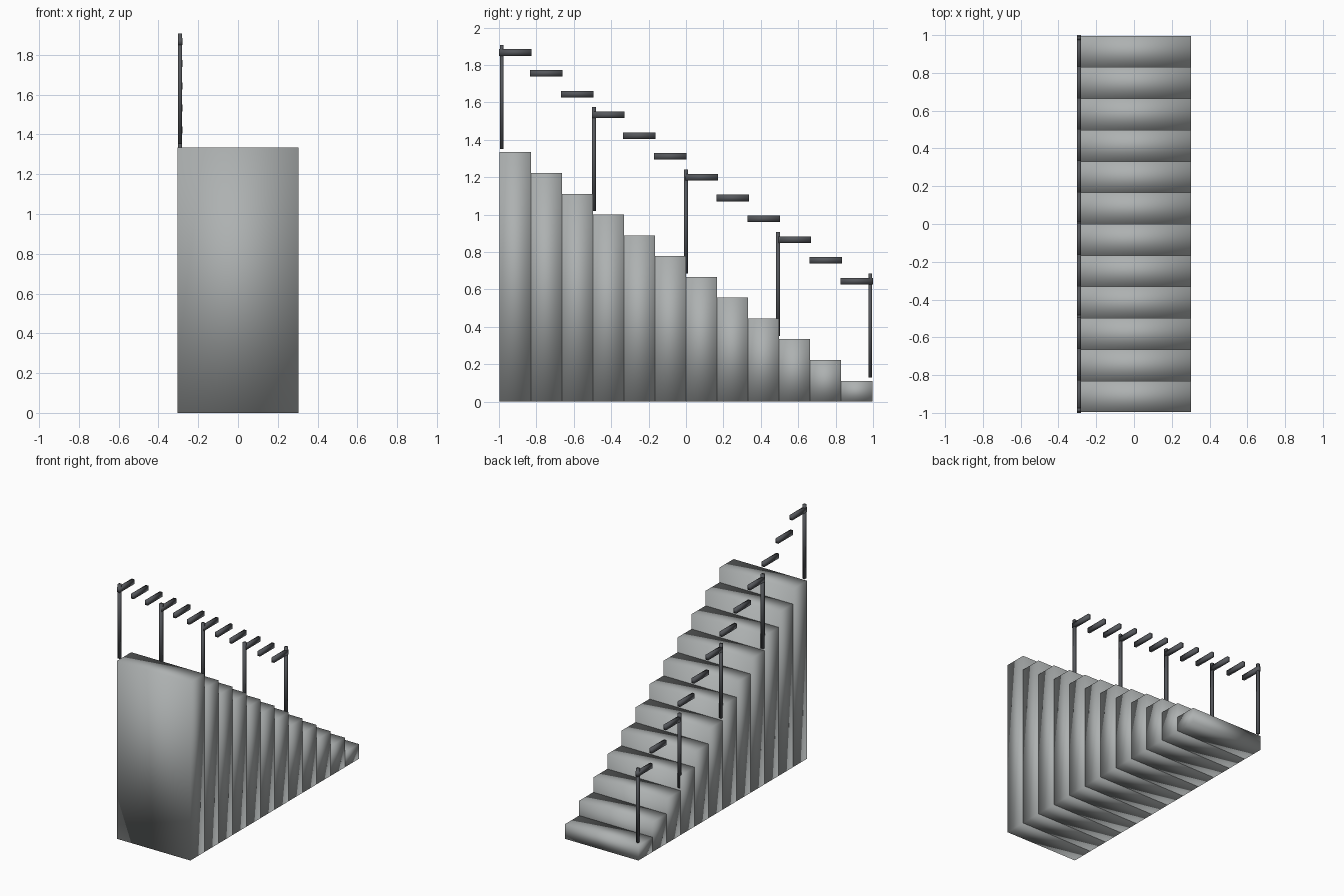
import bpy

default_cube = bpy.data.objects.get("Cube")
if default_cube:
    bpy.data.objects.remove(default_cube, do_unlink=True)


def make_material(name, color):
    mat = bpy.data.materials.new(name)
    mat.use_nodes = True
    mat.diffuse_color = color
    mat.node_tree.nodes["Principled BSDF"].inputs["Base Color"].default_value = color
    return mat


def smooth_box(name, center, size, mat):
    """Box with soft, fully smoothed normals."""
    bpy.ops.mesh.primitive_cube_add(size=1, location=center)
    obj = bpy.context.object
    obj.name = name
    obj.scale = size
    bpy.ops.object.transform_apply(location=False, rotation=False, scale=True)
    bpy.ops.object.shade_smooth()
    obj.data.materials.append(mat)
    return obj


stone = make_material("stone grey", (0.42, 0.44, 0.44, 1))
metal = make_material("dark metal", (0.09, 0.095, 0.105, 1))

STEPS = 12
TREAD = 0.166
RISE = 1 / 9
WIDTH = 0.606
RAIL_X = -0.291

# Solid steps, tallest at the front, each with a handrail segment above it
for i in range(STEPS):
    y = (i - (STEPS - 1) / 2) * TREAD
    height = (STEPS - i) * RISE
    smooth_box(f"step_{i + 1}", (0, y, height / 2), (WIDTH, TREAD, height), stone)
    smooth_box(f"handrail_segment_{i + 1}", (RAIL_X, y, height + 0.533),
               (0.022, 0.174, 0.035), metal)

# Evenly spaced posts, standing just above the treads
for n, i in enumerate((0, 3, 6, 9, 11)):
    y = (n - 2) * 0.4925
    base = (STEPS - i) * RISE + 0.018
    smooth_box(f"rail_post_{n + 1}", (RAIL_X, y, base + 0.278),
               (0.02, 0.02, 0.556), metal)
